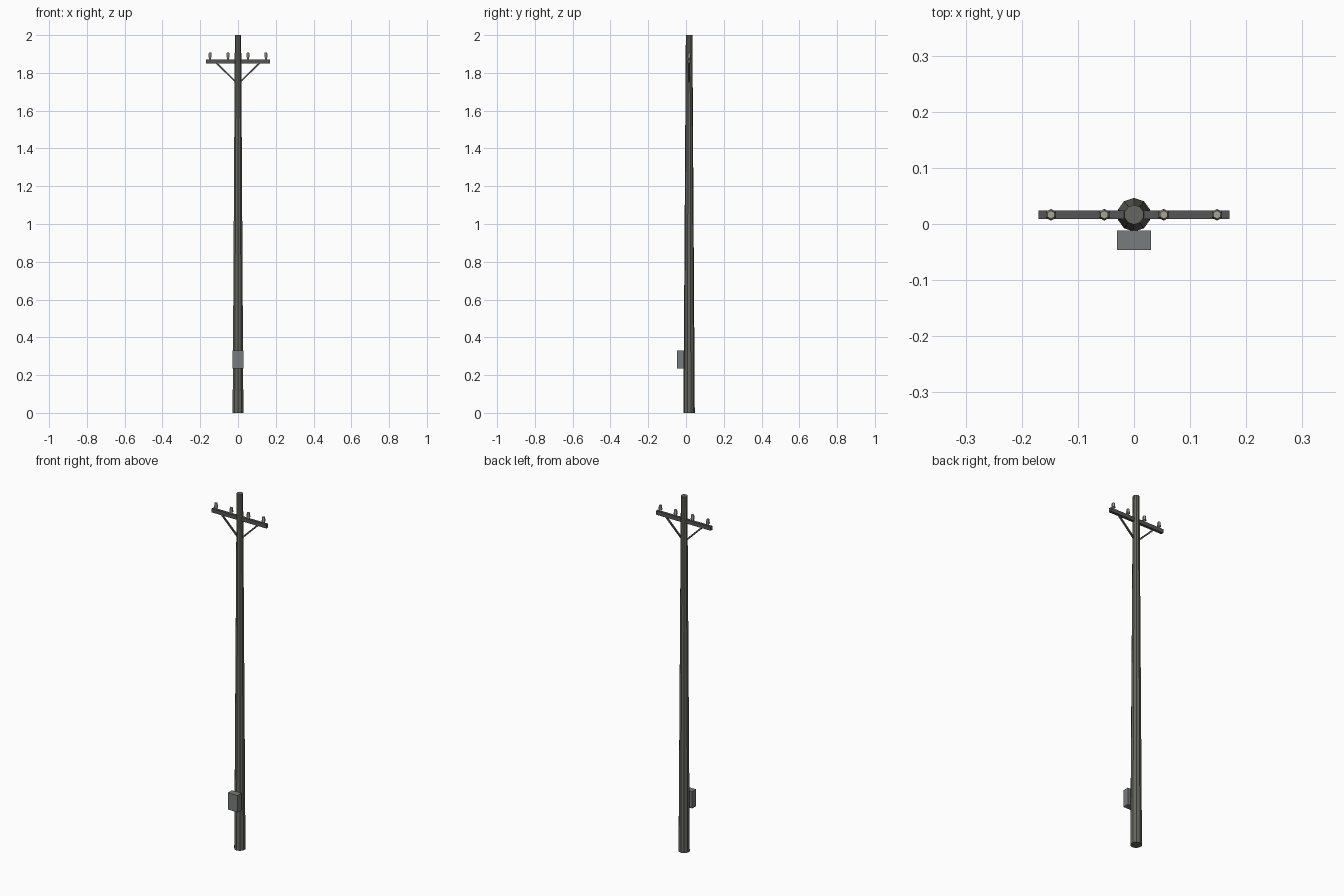
import bpy
from math import atan2, hypot
from mathutils import Vector

if "Cube" in bpy.data.objects:
    bpy.data.objects.remove(bpy.data.objects["Cube"])

CY = 0.0165  # pole axis in y


def material(name, rgb):
    m = bpy.data.materials.new(name)
    m.diffuse_color = (*rgb, 1)
    m.use_nodes = True
    m.node_tree.nodes["Principled BSDF"].inputs["Base Color"].default_value = m.diffuse_color
    return m


WOOD = material("weathered_wood", (0.13, 0.13, 0.115))
DARK = material("dark_wood", (0.09, 0.09, 0.09))
METAL = material("box_metal", (0.19, 0.20, 0.20))
CERAMIC = material("ceramic", (0.38, 0.36, 0.30))


def finish(name, mat):
    ob = bpy.context.object
    ob.name = name
    ob.data.materials.append(mat)
    return ob


def box(name, loc, size, mat, rot_y=0):
    bpy.ops.mesh.primitive_cube_add(size=1, location=loc)
    ob = finish(name, mat)
    ob.scale = size
    ob.rotation_euler.y = rot_y
    return ob


def cone(name, x, z0, z1, r0, r1, sides, mat):
    bpy.ops.mesh.primitive_cone_add(vertices=sides, radius1=r0, radius2=r1,
                                    depth=z1 - z0, location=(x, CY, (z0 + z1) / 2))
    return finish(name, mat)


# Tapered ten-sided pole
cone("pole", 0, 0, 2.0, 0.030, 0.0175, 10, WOOD)

# Crossarm
box("crossarm", (0, CY, 1.861), (0.34, 0.015, 0.022), DARK)

# Diagonal braces
for side, label in ((-1, "left"), (1, "right")):
    a = Vector((side * 0.008, CY, 1.748))
    b = Vector((side * 0.115, CY, 1.853))
    d = b - a
    box("brace_" + label, (a + b) / 2, (hypot(d.x, d.z), 0.008, 0.008), DARK,
        -atan2(d.z, d.x))

# Insulators: narrow pin with a tapered six-sided cap
for i, x in enumerate((-0.148, -0.053, 0.053, 0.148)):
    cone(f"insulator_pin_{i}", x, 1.870, 1.884, 0.006, 0.006, 6, CERAMIC)
    cone(f"insulator_cap_{i}", x, 1.882, 1.907, 0.0105, 0.0075, 6, CERAMIC)

# Equipment box on the front
box("service_box", (0, -0.029, 0.2825), (0.06, 0.035, 0.095), METAL)
